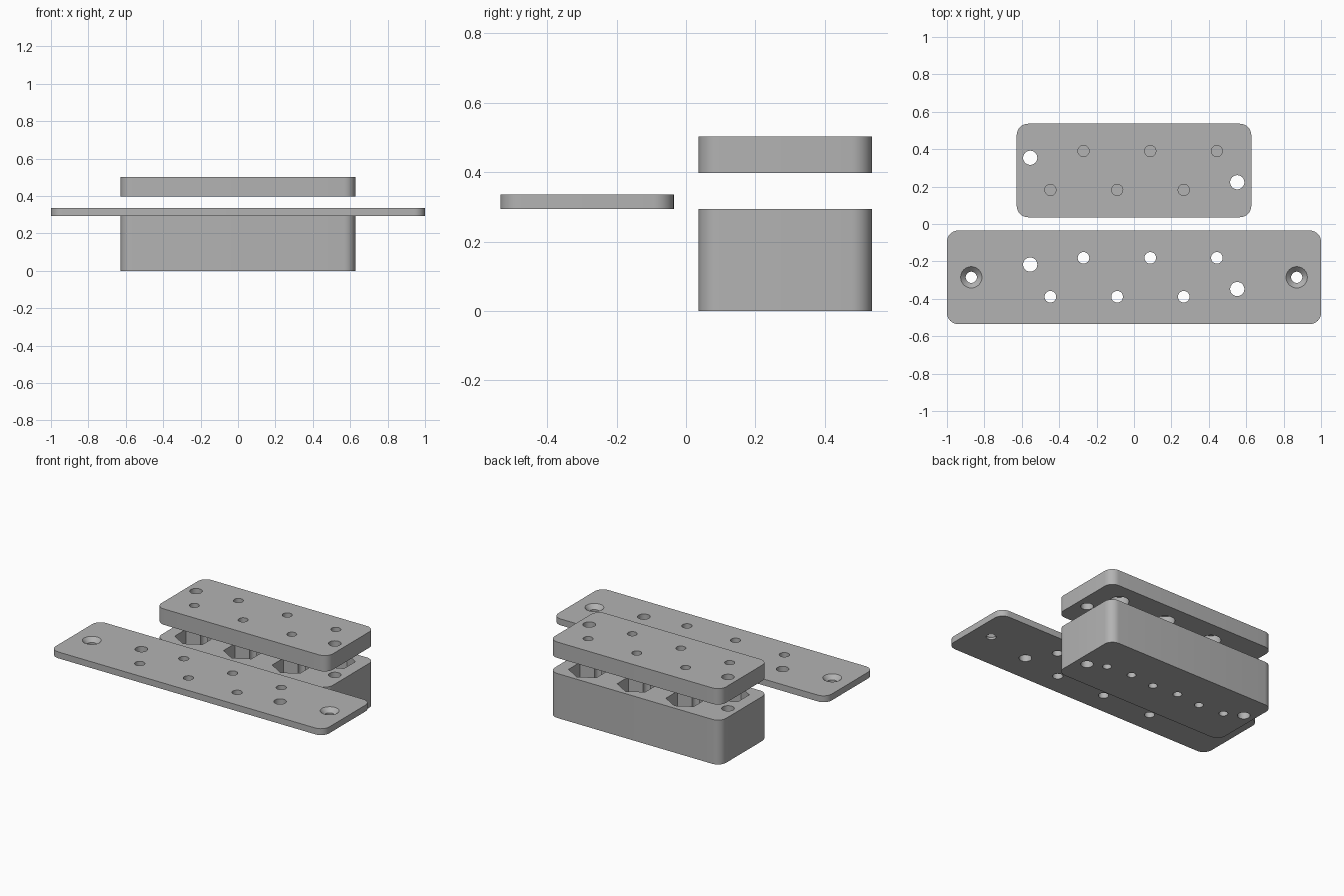
import bpy
import bmesh
from math import cos, sin, pi, radians

default = bpy.data.objects.get("Cube")
if default:
    bpy.data.objects.remove(default, do_unlink=True)

grey = bpy.data.materials.new("mid_grey")
grey.use_nodes = True
colour = (0.45, 0.45, 0.45, 1)
grey.diffuse_color = colour
grey.node_tree.nodes["Principled BSDF"].inputs["Base Color"].default_value = colour


def new_object(name, bm):
    bmesh.ops.recalc_face_normals(bm, faces=bm.faces)
    mesh = bpy.data.meshes.new(name)
    bm.to_mesh(mesh)
    bm.free()
    mesh.materials.append(grey)
    ob = bpy.data.objects.new(name, mesh)
    bpy.context.collection.objects.link(ob)
    return ob


def rounded_slab(name, half_x, half_y, y, bottom, top, radius=0.06, steps=8):
    """Slab with rounded vertical corners."""
    bm = bmesh.new()
    ring = []
    for quarter, (sx, sy) in enumerate([(1, 1), (-1, 1), (-1, -1), (1, -1)]):
        for i in range(steps + 1):
            a = (quarter + i / steps) * pi / 2
            ring.append(bm.verts.new((sx * (half_x - radius) + radius * cos(a),
                                      y + sy * (half_y - radius) + radius * sin(a),
                                      bottom)))
    base = bm.faces.new(ring)
    side = bmesh.ops.extrude_face_region(bm, geom=[base])["geom"]
    moved = [v for v in side if isinstance(v, bmesh.types.BMVert)]
    bmesh.ops.translate(bm, verts=moved, vec=(0, 0, top - bottom))
    return new_object(name, bm)


def cut(target, x, y, bottom, top, r_bottom, r_top=None, sides=32):
    """Remove a prism or cone from the target."""
    bm = bmesh.new()
    bmesh.ops.create_cone(bm, cap_ends=True, segments=sides, radius1=r_bottom,
                          radius2=r_top or r_bottom, depth=top - bottom)
    bmesh.ops.translate(bm, verts=bm.verts, vec=(x, y, (top + bottom) / 2))
    cutter = new_object("cutter", bm)
    cutter.hide_render = True
    mod = target.modifiers.new("hole", "BOOLEAN")
    mod.operation = "DIFFERENCE"
    mod.solver = "EXACT"
    mod.object = cutter
    bpy.ops.object.select_all(action="DESELECT")
    target.select_set(True)
    bpy.context.view_layer.objects.active = target
    bpy.ops.object.modifier_apply(modifier=mod.name)
    mesh = cutter.data
    bpy.data.objects.remove(cutter)
    bpy.data.meshes.remove(mesh)


# Hole layout about a part's own centre: two staggered rows and two dowels
ROW = 0.104
holes = [(x, ROW) for x in (-0.27, 0.087, 0.443)]
holes += [(x, -ROW) for x in (-0.447, -0.09, 0.266)]
dowels = [(-0.555, 0.068), (0.552, -0.063)]
FRONT, BACK = -0.285, 0.286
BELOW, ABOVE = -0.1, 0.7

# Mounting plate with countersunk screw holes at its ends
plate = rounded_slab("mounting_plate", 1.0, 0.25, FRONT, 0.294, 0.336)
for x, y in holes:
    cut(plate, x, FRONT + y, BELOW, ABOVE, 0.031)
for x in (-0.87, 0.87):
    cut(plate, x, FRONT, BELOW, ABOVE, 0.03)
    cut(plate, x, FRONT, 0.308, 0.337, 0.03, 0.058)

# Cover with a wider recess under each hole
cover = rounded_slab("cover", 0.627, 0.25, BACK, 0.397, 0.502)
for x, y in holes:
    cut(cover, x, BACK + y, BELOW, ABOVE, 0.03)
    cut(cover, x, BACK + y, 0.35, 0.46, 0.059)

# Base block with hexagonal pockets and small drain holes at their inner walls
block = rounded_slab("base_block", 0.627, 0.25, BACK, 0.0, 0.294)
for x, y in holes:
    inward = -1 if y > 0 else 1
    cut(block, x, BACK + y, 0.05, 0.4, 0.118, sides=6)
    cut(block, x, BACK + inward * 0.008, BELOW, ABOVE, 0.027)

# Dowel holes run through every part
for part, y0 in ((plate, FRONT), (cover, BACK), (block, BACK)):
    for x, y in dowels:
        cut(part, x, y0 + y, BELOW, ABOVE, 0.038)
    bpy.ops.object.select_all(action="DESELECT")
    part.select_set(True)
    bpy.context.view_layer.objects.active = part
    bpy.ops.object.shade_smooth_by_angle(angle=radians(30))
